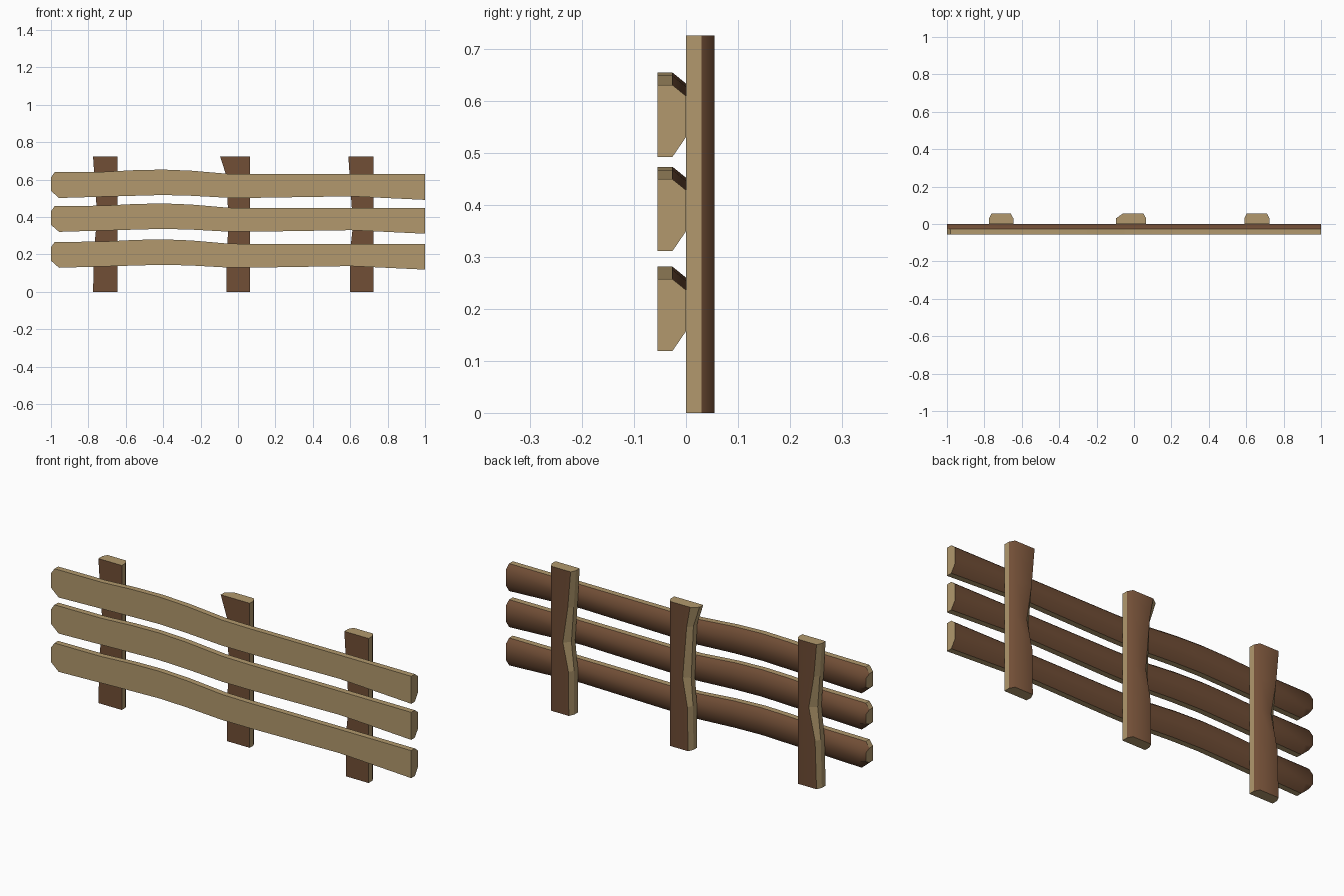
import bpy, bmesh

if "Cube" in bpy.data.objects:
    bpy.data.objects.remove(bpy.data.objects["Cube"])


def srgb(h):
    vals = [int(h[i:i + 2], 16) / 255 for i in (0, 2, 4)]
    return [v / 12.92 if v <= 0.04045 else ((v + 0.055) / 1.055) ** 2.4 for v in vals] + [1]


def material(name, h):
    m = bpy.data.materials.new(name)
    m.diffuse_color = srgb(h)
    m.use_nodes = True
    m.node_tree.nodes["Principled BSDF"].inputs["Base Color"].default_value = m.diffuse_color
    return m


CUT = material("cut_wood", "B2996D")
BARK = material("bark", "714E36")


def loft(name, sections, strip_mats, smooth_strips):
    """Skin six-point sections; each side strip has its own material."""
    bm = bmesh.new()
    rings = [[bm.verts.new(p) for p in s] for s in sections]
    n = len(rings[0])
    for a, b in zip(rings, rings[1:]):
        for k in range(n):
            j = (k + 1) % n
            f = bm.faces.new((a[k], a[j], b[j], b[k]))
            f.material_index = strip_mats[k]
            f.smooth = k in smooth_strips
    bm.faces.new(rings[0])
    bm.faces.new(rings[-1])
    bmesh.ops.recalc_face_normals(bm, faces=bm.faces)
    # rounded bark stays crisp where it meets the cut wood
    for e in bm.edges:
        if not all(f.smooth for f in e.link_faces):
            e.smooth = False
    me = bpy.data.meshes.new(name)
    bm.to_mesh(me)
    bm.free()
    me.materials.append(CUT)
    me.materials.append(BARK)
    ob = bpy.data.objects.new(name, me)
    bpy.context.collection.objects.link(ob)
    return ob


D, M = 0.055, 0.026  # board thickness, depth where the bark rounding starts

# Rails: (x top, z top, x bottom, z bottom) along the length
RAIL = [(-1, 0.612, -1, 0.54), (-0.98, 0.64, -0.957, 0.502),
        (-0.72, 0.642, -0.72, 0.509), (-0.55, 0.651, -0.55, 0.514),
        (-0.4, 0.654, -0.4, 0.518), (-0.25, 0.648, -0.25, 0.514),
        (-0.05, 0.631, -0.05, 0.503), (0.1, 0.629, 0.1, 0.503),
        (0.6, 0.63, 0.6, 0.511), (1, 0.63, 1, 0.492)]
for label, dz in (("top", 0), ("middle", -0.181), ("bottom", -0.373)):
    secs = []
    for i, (xt, zt, xb, zb) in enumerate(RAIL):
        lo, hi = (0.012, 0.012) if i == 0 else (0.038, 0.021)
        zt, zb = zt + dz, zb + dz
        secs.append([(xb, -D, zb), (xb, -M, zb), (xb, 0, zb + lo),
                     (xt, 0, zt - hi), (xt, -M, zt), (xt, -D, zt)])
    loft(label + "_rail", secs, (0, 1, 1, 1, 0, 0), (1, 2, 3))

# Posts: right edge, then (z, left edge, back inset) up the height
POSTS = {
    "left_post": (-0.645, [(0, -0.775, 0.012), (0.24, -0.769, 0.014), (0.40, -0.752, 0.032),
                           (0.56, -0.764, 0.016), (0.725, -0.775, 0.012)]),
    "middle_post": (0.065, [(0, -0.062, 0.012), (0.22, -0.06, 0.014), (0.36, -0.05, 0.03),
                            (0.62, -0.062, 0.02), (0.725, -0.096, 0.035)]),
    "right_post": (0.725, [(0, 0.60, 0.012), (0.22, 0.60, 0.014), (0.36, 0.615, 0.03),
                           (0.54, 0.602, 0.016), (0.725, 0.59, 0.012)]),
}
for name, (r, stations) in POSTS.items():
    secs = [[(l, 0, z), (l, 0.03, z), (l + b, D, z),
             (r - 0.014, D, z), (r, 0.03, z), (r, 0, z)] for z, l, b in stations]
    loft(name, secs, (0, 0, 1, 1, 0, 1), (2, 3))
